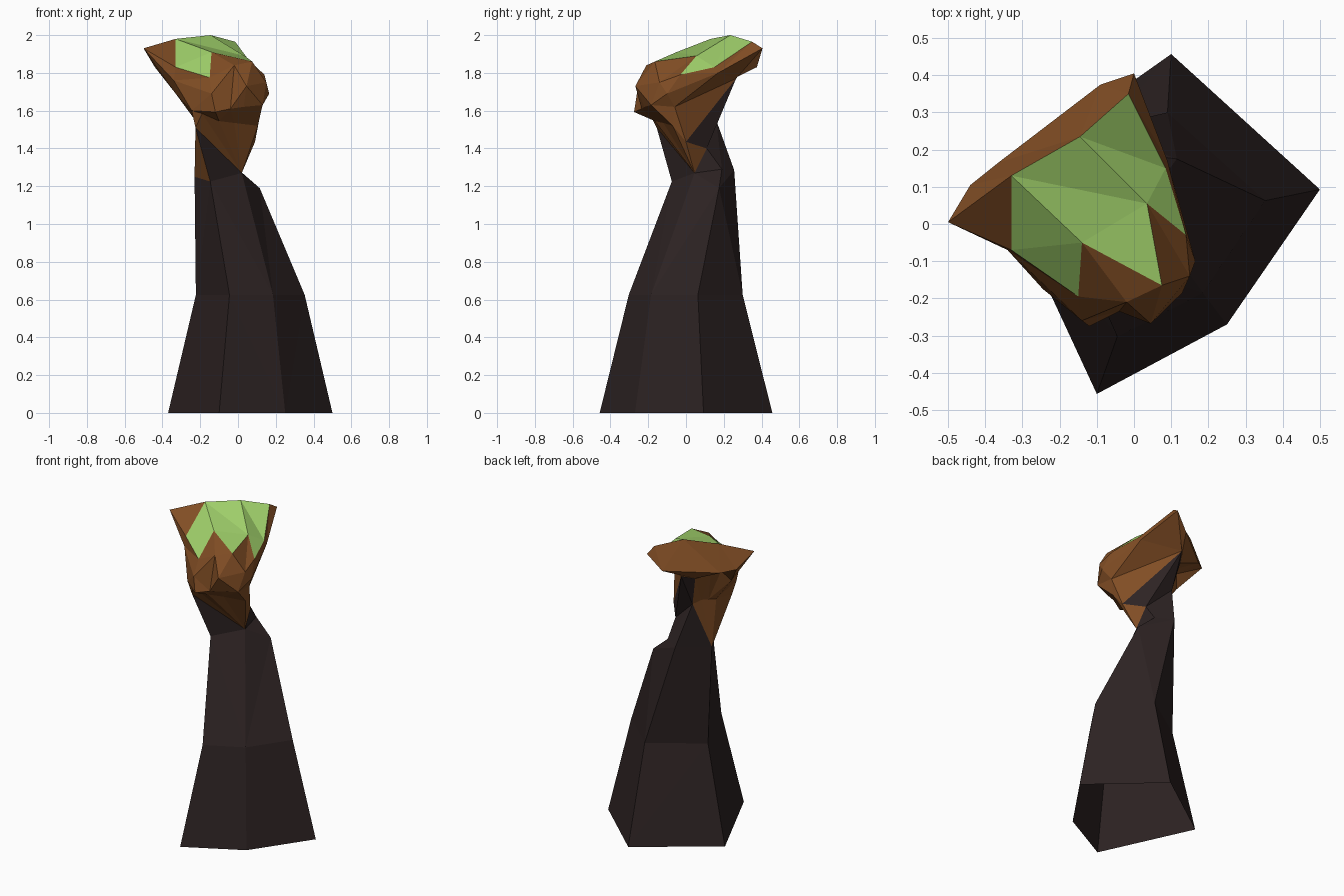
import bpy, bmesh

if "Cube" in bpy.data.objects:
    bpy.data.objects.remove(bpy.data.objects["Cube"])


def material(name, rgb):
    m = bpy.data.materials.new(name)
    m.diffuse_color = (*rgb, 1)
    m.use_nodes = True
    m.node_tree.nodes["Principled BSDF"].inputs["Base Color"].default_value = m.diffuse_color
    return m


ROCK = material("dark rock", (0.026, 0.0165, 0.0165))
SOIL = material("brown soil", (0.22, 0.075, 0.018))
GRASS = material("green grass", (0.35, 0.63, 0.145))


def build(name, faces, mat, face_up=False):
    """Make one flat-faced object from polygons given by their corner points."""
    bm = bmesh.new()
    for f in faces:
        pts = list(dict.fromkeys(f))          # drop repeated corners
        if len(pts) > 2:
            bm.faces.new([bm.verts.new(p) for p in pts])
    bmesh.ops.remove_doubles(bm, verts=bm.verts, dist=0.0005)
    bmesh.ops.triangulate(bm, faces=[f for f in bm.faces if len(f.verts) == 4])
    bmesh.ops.recalc_face_normals(bm, faces=bm.faces)
    if face_up:
        for f in bm.faces:
            f.normal_update()
            if f.normal.z < 0:
                f.normal_flip()
    me = bpy.data.meshes.new(name)
    bm.to_mesh(me)
    bm.free()
    me.materials.append(mat)
    ob = bpy.data.objects.new(name, me)
    bpy.context.collection.objects.link(ob)


def loft(a, b, skip=()):
    n = len(a)
    return [(a[i], a[(i + 1) % n], b[(i + 1) % n], b[i])
            for i in range(n) if i not in skip]


# five-sided column rings: back, right, front right, front, left
base = [(.1, .457, 0), (.5, .093, 0), (.25, -.27, 0), (-.1, -.457, 0), (-.37, .125, 0)]
middle = [(.09, .3, .625), (.353, .063, .625), (.185, -.185, .625),
          (-.045, -.303, .625), (-.223, .09, .625)]
shoulder = [(-.1, .255, 1.285), (.115, .175, 1.19), (.02, .045, 1.27),
            (-.147, -.075, 1.225), (-.23, .06, 1.25)]
A, B, C, D, E = shoulder
F = (.0, .19, 1.29)
R = (.0, .11, 1.4)           # back right corner of the neck
T = (-.15, .265, 1.77)       # where the neck meets the overhang

# head rings, running from the left tip round the front to the back
rim = [(-.33, .13, 1.98), (-.33, -.07, 1.83), (-.15, -.195, 1.775), (-.14, -.05, 1.91),
       (.075, -.165, 1.86), (.035, .055, 1.89), (.14, -.03, 1.79), (.085, .15, 1.83),
       (-.015, .35, 1.965), (-.145, .235, 2.0), (-.33, .13, 1.98), (-.33, .13, 1.98)]
edge = [(-.5, .005, 1.93), (-.34, -.07, 1.76), (-.14, -.26, 1.69), (-.02, -.21, 1.84),
        (.045, -.268, 1.73), (.15, -.14, 1.75), (.165, -.1, 1.69), (.09, .17, 1.80),
        (0, .405, 1.93), (-.09, .375, 1.83), (-.365, .165, 1.81), (-.44, .105, 1.83)]
under = [(-.33, .0, 1.69), (-.245, -.175, 1.60), (-.12, -.275, 1.593), (-.04, -.235, 1.61),
         (.03, -.22, 1.62), (.13, -.185, 1.63), (.125, -.06, 1.62), T,
         T, (-.2, .19, 1.74), (-.25, .1, 1.76), (-.29, .05, 1.76)]
neck = [(-.22, 0, 1.54), (-.225, -.155, 1.51), (-.19, -.195, 1.585), (-.1, -.165, 1.545),
        (-.02, -.12, 1.535), (.105, -.07, 1.52), (.09, 0, 1.435), R,
        R, (-.16, .16, 1.55), (-.18, .1, 1.56), (-.2, .05, 1.55)]
P, Q, S = neck[1], neck[6], neck[9]

# dark rock column, open below, with its bent neck
column = loft(base, middle) + loft(middle, shoulder)
column += [(D, P, C), (E, S, A), (A, S, F), (S, R, F), (R, C, F), (C, B, F), (A, F, B),
           (T, under[9], S), (T, S, R), (T, R, Q)]
build("rock_column", column, ROCK)

# brown soil head, with the strips running down to the shoulder
head = loft(rim, edge) + loft(edge, under) + loft(under, neck, skip=(6, 7, 8))
head += [(under[6], T, Q)]
head += [(C, neck[i], neck[i + 1]) for i in range(1, 7)]
head += [(D, E, P)]
head += [(E, neck[i], neck[(i + 1) % 12]) for i in (9, 10, 11, 0)]
build("soil_head", head, SOIL)

# grass cap with pointed tongues
tris = [(0, 1, 3), (1, 2, 3), (0, 3, 5), (3, 4, 5), (0, 5, 9), (9, 5, 7), (9, 7, 8), (5, 6, 7)]
build("grass_cap", [tuple(rim[i] for i in t) for t in tris], GRASS, face_up=True)
